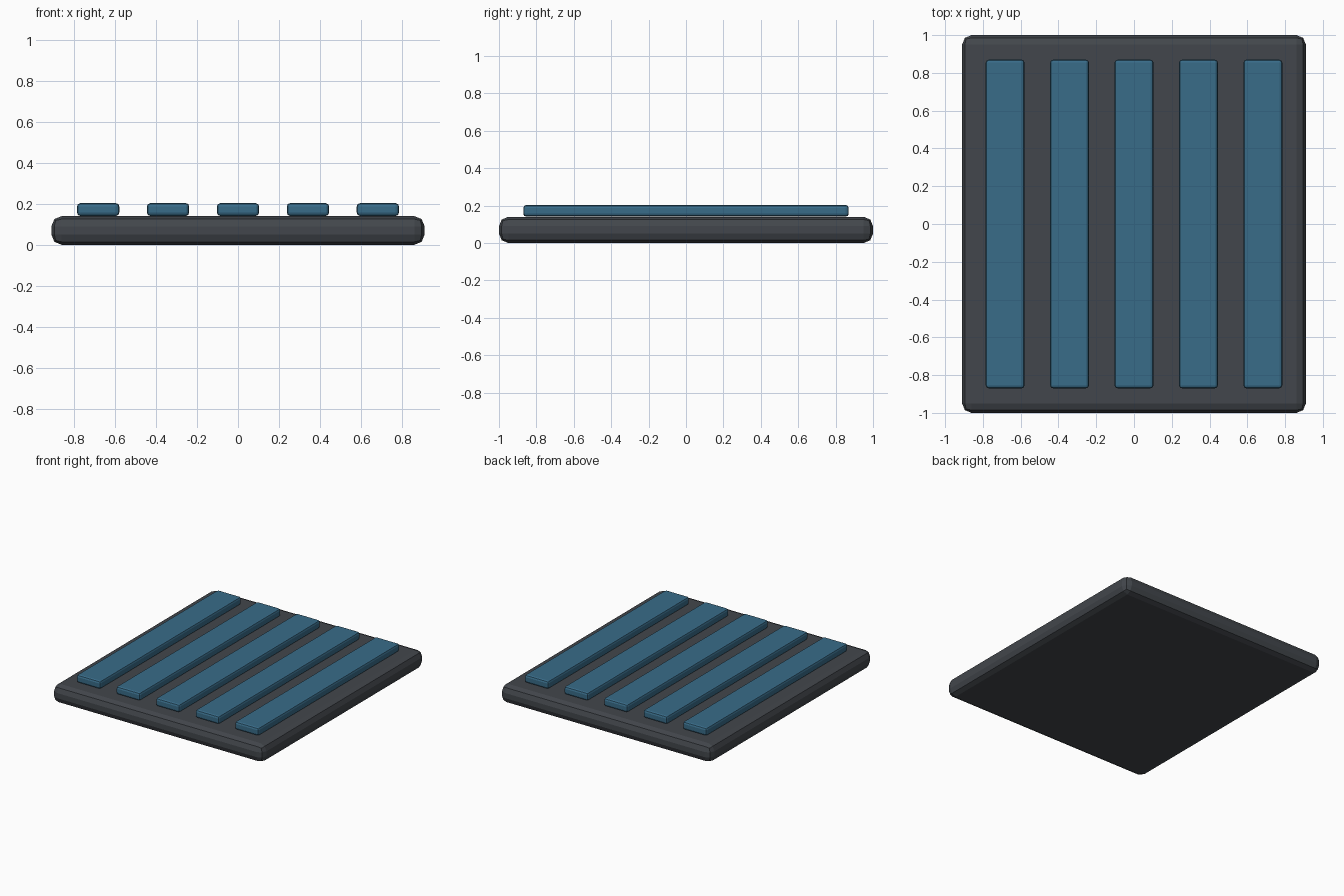
import bpy

if "Cube" in bpy.data.objects:
    bpy.data.objects.remove(bpy.data.objects["Cube"])


def material(name, color):
    mat = bpy.data.materials.new(name)
    mat.diffuse_color = color
    mat.use_nodes = True
    mat.node_tree.nodes["Principled BSDF"].inputs["Base Color"].default_value = mat.diffuse_color
    return mat


def rounded_box(name, size, center, bevel, segments, mat):
    bpy.ops.mesh.primitive_cube_add(size=1, location=center)
    obj = bpy.context.object
    obj.name = name
    obj.scale = size
    bpy.ops.object.transform_apply(location=False, rotation=False, scale=True)
    mod = obj.modifiers.new("rounded_edges", 'BEVEL')
    mod.width = bevel
    mod.segments = segments
    obj.data.materials.append(mat)
    return obj


dark = material("dark_grey", (0.055, 0.062, 0.072, 1))
blue = material("blue", (0.04, 0.15, 0.25, 1))

# Base plate
rounded_box("base_plate", (1.82, 2.0, 0.14), (0, 0, 0.07), 0.05, 2, dark)

# Five raised strips running front to back
for i in range(5):
    rounded_box(f"strip_{i + 1}", (0.206, 1.74, 0.062),
                ((i - 2) * 0.341, 0, 0.172), 0.016, 2, blue)
